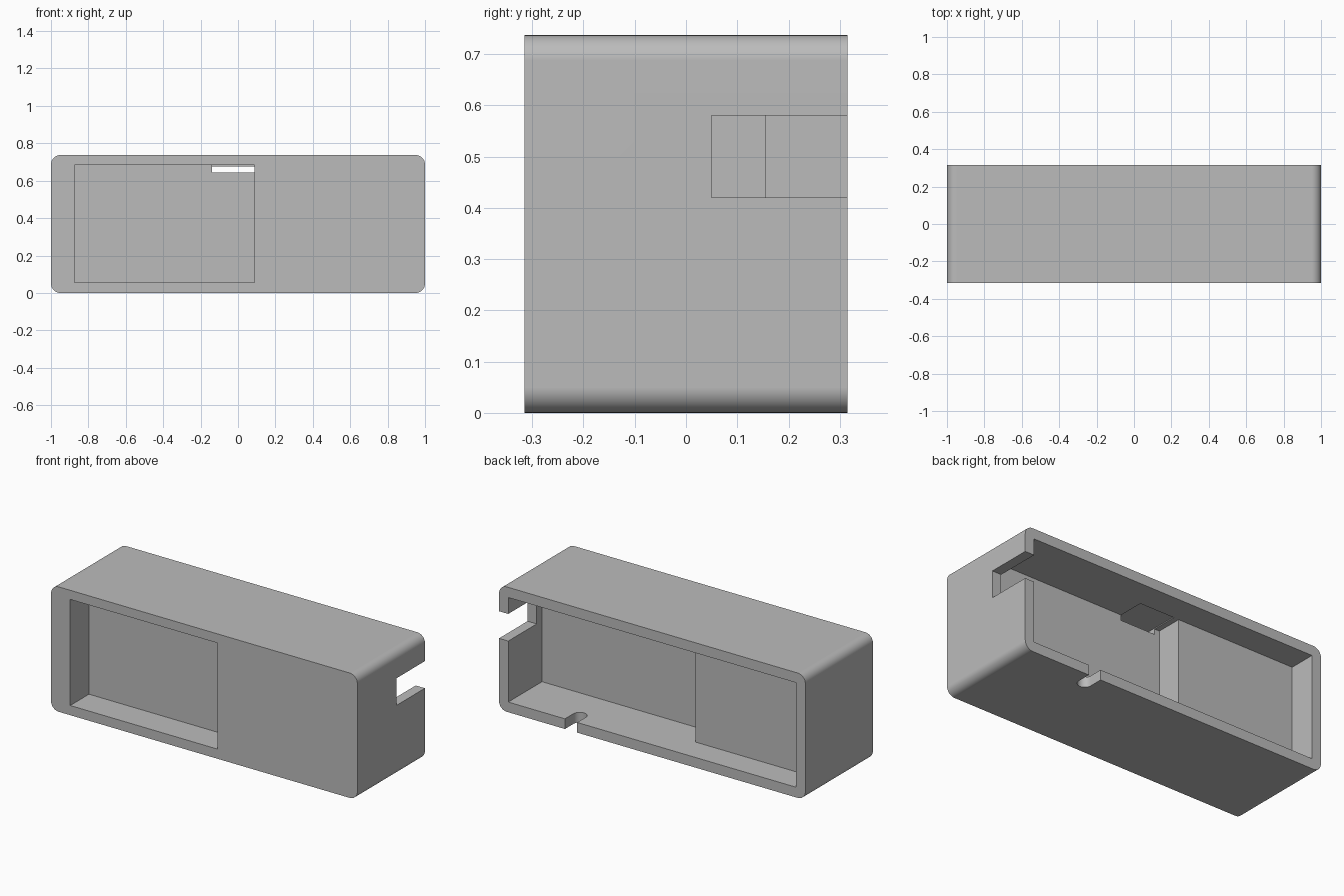
import bpy, bmesh, math
from mathutils import Matrix, Vector

default = bpy.data.objects.get("Cube")
if default:
    bpy.data.objects.remove(default, do_unlink=True)

HALF_X, HALF_Y, HEIGHT = 1.0, 0.315, 0.737
WALL, CORNER = 0.06, 0.05
FLOOR_Y, STEP_Y, STEP_X = 0.0, 0.155, -0.172   # cavity floor and its raised step
POCKET_Y = -0.14
OUT = 0.1                                      # how far cutters overshoot


def new_object(name, bm):
    bmesh.ops.recalc_face_normals(bm, faces=bm.faces)
    mesh = bpy.data.meshes.new(name)
    bm.to_mesh(mesh)
    bm.free()
    obj = bpy.data.objects.new(name, mesh)
    bpy.context.collection.objects.link(obj)
    return obj


def box_mesh(x, y, z):
    bm = bmesh.new()
    lo, hi = Vector((x[0], y[0], z[0])), Vector((x[1], y[1], z[1]))
    size = Matrix.Diagonal((*(hi - lo), 1))
    bmesh.ops.create_cube(bm, size=1, matrix=Matrix.Translation((lo + hi) / 2) @ size)
    return bm


def cut(target, cutter):
    cutter.hide_render = True
    mod = target.modifiers.new("cut", 'BOOLEAN')
    mod.operation = 'DIFFERENCE'
    mod.solver = 'EXACT'
    mod.object = cutter
    bpy.ops.object.modifier_apply(modifier=mod.name)
    bpy.data.objects.remove(cutter, do_unlink=True)


# Casing: block with rounded long edges running front to back
bm = box_mesh((-HALF_X, HALF_X), (-HALF_Y, HALF_Y), (0, HEIGHT))
long_edges = [e for e in bm.edges if abs(e.verts[0].co.y - e.verts[1].co.y) > 0.1]
bmesh.ops.bevel(bm, geom=long_edges, offset=CORNER, segments=8, profile=0.5, affect='EDGES')
casing = new_object("casing", bm)
bpy.ops.object.select_all(action='DESELECT')
casing.select_set(True)
bpy.context.view_layer.objects.active = casing

back = HALF_Y + OUT
inner_x, inner_z = HALF_X - WALL, (WALL, HEIGHT - WALL)
cuts = {
    # Rear cavity: shallow over its full width, deeper beside the step
    "cavity_shallow": ((-inner_x, inner_x), (STEP_Y, back), inner_z),
    "cavity_deep": ((STEP_X, inner_x), (FLOOR_Y, back), inner_z),
    # Front display pocket
    "front_pocket": ((-0.875, 0.087), (-HALF_Y - OUT, POCKET_Y), (0.057, 0.683)),
    # Cable slot joining pocket and cavity, grazing the cavity ceiling
    "cable_slot": ((-0.14, 0.087), (POCKET_Y - 0.05, STEP_Y), (0.645, 0.683)),
    # Side notch open to the back
    "side_notch": ((inner_x - 0.02, HALF_X + OUT), (0.05, back), (0.42, 0.58)),
}
for name, spans in cuts.items():
    cut(casing, new_object(name, box_mesh(*spans)))

# Round-ended notch in the bottom wall, open to the back
NOTCH_X, NOTCH_R, NOTCH_Y = 0.53, 0.04, HALF_Y - 0.08
bm = bmesh.new()
arc = [math.pi + math.pi * i / 16 for i in range(17)]
outline = [(NOTCH_X + NOTCH_R * math.cos(a), NOTCH_Y + NOTCH_R * math.sin(a)) for a in arc]
outline += [(NOTCH_X + NOTCH_R, back), (NOTCH_X - NOTCH_R, back)]
face = bm.faces.new([bm.verts.new((x, y, -OUT)) for x, y in outline])
top = bmesh.ops.extrude_face_region(bm, geom=[face])["geom"]
bmesh.ops.translate(bm, vec=(0, 0, OUT + 2 * WALL),
                    verts=[v for v in top if isinstance(v, bmesh.types.BMVert)])
cut(casing, new_object("bottom_notch", bm))

# Plain grey material
grey = bpy.data.materials.new("plain_grey")
grey.use_nodes = True
colour = (0.5, 0.5, 0.5, 1)
grey.diffuse_color = colour
grey.node_tree.nodes["Principled BSDF"].inputs["Base Color"].default_value = colour
casing.data.materials.clear()
casing.data.materials.append(grey)

# Smooth corners, flat walls
bpy.ops.object.shade_smooth_by_angle(angle=math.radians(30))
weighted = casing.modifiers.new("weighted_normals", 'WEIGHTED_NORMAL')
weighted.keep_sharp = True
